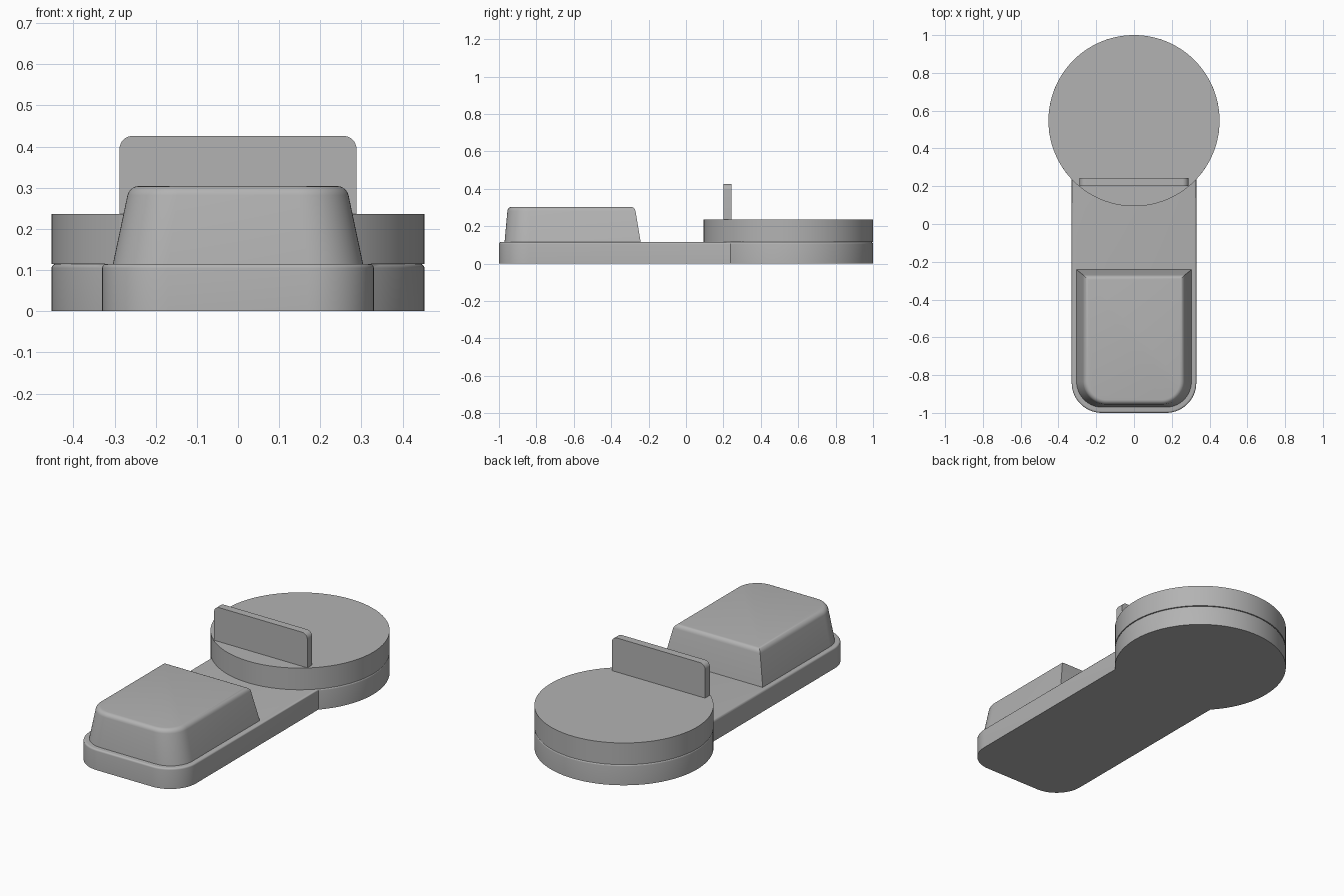
import bpy, bmesh
from math import pi, cos, sin, atan2, sqrt
from mathutils import Vector

if "Cube" in bpy.data.objects:
    bpy.data.objects.remove(bpy.data.objects["Cube"])

grey = bpy.data.materials.new("dark_grey")
grey.diffuse_color = (0.45, 0.45, 0.45, 1)
grey.use_nodes = True
grey.node_tree.nodes["Principled BSDF"].inputs["Base Color"].default_value = grey.diffuse_color


def arc(cx, cy, r, a0, a1, n):
    return [(cx + r * cos(a0 + (a1 - a0) * i / n), cy + r * sin(a0 + (a1 - a0) * i / n))
            for i in range(n + 1)]


def inset(pts, d):
    """Move a counter-clockwise outline inward by d with mitred corners."""
    v = [Vector(p) for p in pts]
    out = []
    for i, p in enumerate(v):
        e1, e2 = (p - v[i - 1]).normalized(), (v[(i + 1) % len(v)] - p).normalized()
        n1, n2 = Vector((-e1.y, e1.x)), Vector((-e2.y, e2.x))
        out.append(p + (n1 + n2) * d / (1 + n1.dot(n2)))
    return out


def solid(name, low, high, z0, z1, rim=0, segments=5, upright=False):
    """Loft between two matching outlines; rim rounds the top edge."""
    levels = [(z0, 0)]
    if rim:
        for k in range(segments + 1):
            t = pi / 2 * k / segments
            levels.append((z1 - rim + rim * sin(t), rim * (1 - cos(t))))
    else:
        levels.append((z1, 0))
    bm = bmesh.new()
    rings = []
    for z, d in levels:
        f = (z - z0) / (z1 - z0)
        pts = [Vector(a).lerp(Vector(b), f) for a, b in zip(low, high)]
        rings.append([bm.verts.new((p.x, z, p.y) if upright else (p.x, p.y, z))
                      for p in inset(pts, d)])
    for a, b in zip(rings, rings[1:]):
        for i in range(len(a)):
            j = (i + 1) % len(a)
            bm.faces.new((a[i], a[j], b[j], b[i]))
    bm.faces.new(rings[0][::-1])
    bm.faces.new(rings[-1])
    bmesh.ops.recalc_face_normals(bm, faces=bm.faces)
    mesh = bpy.data.meshes.new(name)
    bm.to_mesh(mesh)
    bm.free()
    mesh.materials.append(grey)
    ob = bpy.data.objects.new(name, mesh)
    bpy.context.collection.objects.link(ob)
    bpy.ops.object.select_all(action='DESELECT')
    ob.select_set(True)
    bpy.context.view_layer.objects.active = ob
    bpy.ops.object.shade_smooth_by_angle(angle=pi / 6)


def tongue(hw, front, r, back=None):
    """Outline with two rounded front corners, optionally square at the back."""
    pts = (arc(-hw + r, front + r, r, pi, 1.5 * pi, 14)
           + arc(hw - r, front + r, r, 1.5 * pi, 2 * pi, 14))
    return pts if back is None else pts + [(hw, back), (-hw, back)]


R, CY, HW = 0.453, 0.547, 0.33
BASE_TOP, DISC_TOP = 0.115, 0.236

# Keyhole-shaped base plate: straight tongue running into a round end
a0 = atan2(-sqrt(R * R - HW * HW), HW)
outline = tongue(HW, -1.0, 0.16) + arc(0, CY, R, a0, pi - a0, 88)
solid("base_plate", outline, outline, 0, BASE_TOP, 0.01)

# Round disc on the wide end
circle = arc(0, CY, R, 0, 2 * pi, 112)[:-1]
solid("round_disc", circle, circle, BASE_TOP, DISC_TOP)

# Tapered block on the narrow end
solid("tapered_block", tongue(0.304, -0.97, 0.135, -0.242),
      tongue(0.264, -0.953, 0.12, -0.274), BASE_TOP, 0.304, 0.022)

# Upright plate across the disc
w, top, r = 0.288, 0.426, 0.032
panel = ([(-w, DISC_TOP), (w, DISC_TOP)] + arc(w - r, top - r, r, 0, pi / 2, 8)
         + arc(-w + r, top - r, r, pi / 2, pi, 8))
solid("upright_plate", panel, panel, 0.2, 0.243, upright=True)
